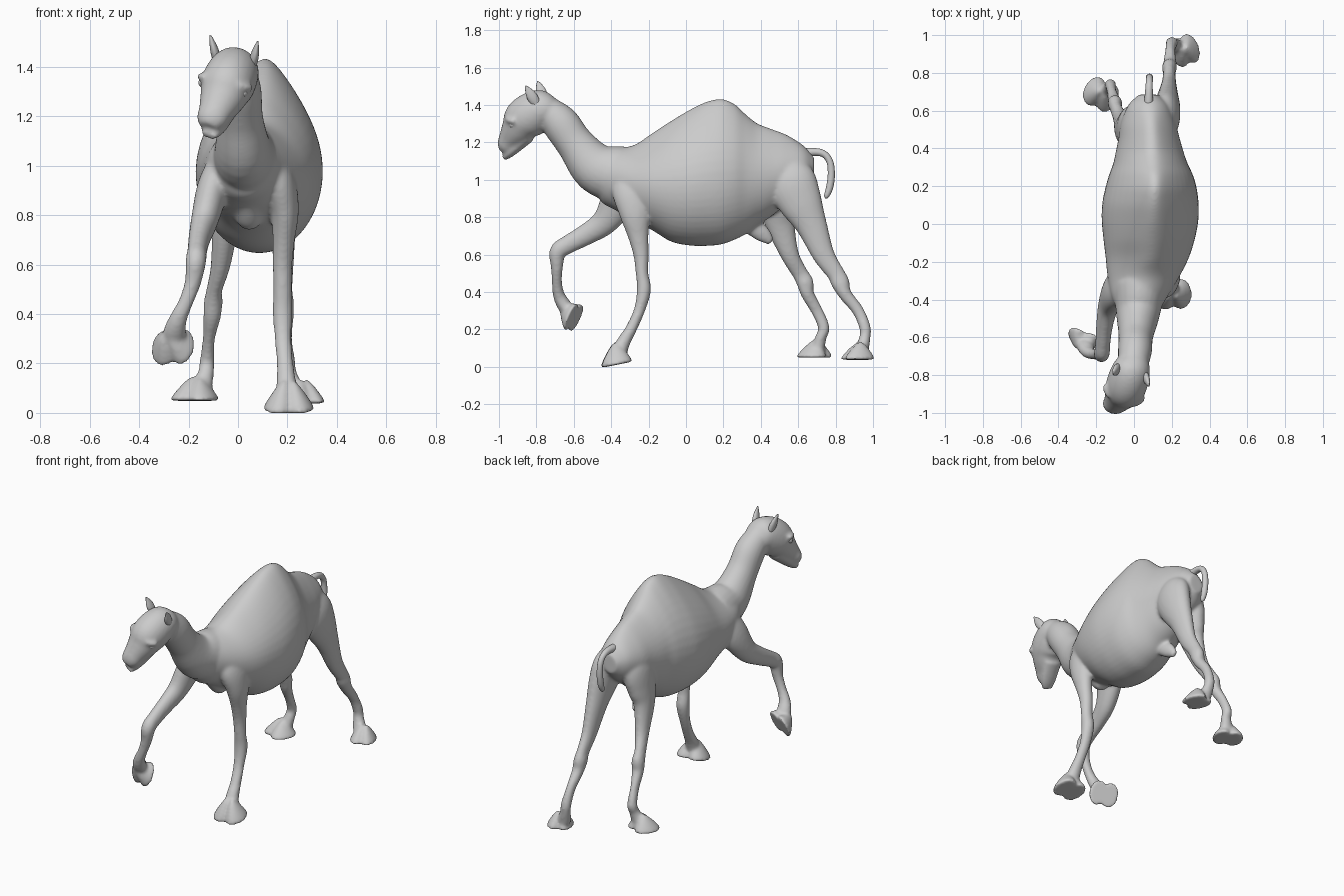
import bpy, bmesh, math
from mathutils import Vector, Matrix


def spline(keys, sub=5):
    """Catmull-Rom through rings of (x, y, z, half width, half depth[, top height])."""
    k = [Vector(v) for v in keys]
    k = [k[0] * 2 - k[1]] + k + [k[-1] * 2 - k[-2]]
    out = []
    for i in range(1, len(k) - 2):
        p0, p1, p2, p3 = k[i - 1:i + 3]
        for j in range(sub):
            t = j / sub
            out.append((p1 * 2 + (p2 - p0) * t + (p0 * 2 - p1 * 5 + p2 * 4 - p3) * t ** 2
                        + (p1 * 3 - p0 - p2 * 3 + p3) * t ** 3) * 0.5)
    return out + [k[-2]]


def tube(bm, keys, seg=24):
    """Closed loft of ellipses; a sixth value keeps rings upright and raises the top (hump)."""
    rings = spline(keys)
    humped = len(keys[0]) > 5
    pos = [Vector((r[0], r[1], r[2])) for r in rings]
    loops = []
    for i, r in enumerate(rings):
        t = (pos[min(i + 1, len(pos) - 1)] - pos[max(i - 1, 0)]).normalized()
        if humped:
            t = Vector((0, 1, 0))
        side = Vector((1, 0, 0))
        side = (side - t * side.dot(t)).normalized()
        up = side.cross(t)
        a, b = max(r[3], 0.003), max(r[4], 0.003)
        top = r[5] if humped else b
        k = min(max(top / b - 0.8, 0), 0.5) if humped else 0
        loop = []
        for n in range(seg):
            w = 2 * math.pi * n / seg
            s = math.sin(w)
            q = max(s, 0) ** 2 * k
            x = a * math.cos(w) * (1 - q) + 0.04 * q
            loop.append(bm.verts.new(pos[i] + side * x + up * s * (top if s > 0 else b)))
        loops.append(loop)
    for l0, l1 in zip(loops, loops[1:]):
        for n in range(seg):
            m = (n + 1) % seg
            bm.faces.new((l0[n], l0[m], l1[m], l1[n]))
    bm.faces.new(loops[0][::-1])
    bm.faces.new(loops[-1])


def foot(bm, centre, toe, up, w, l, h):
    """Two flat-soled toe pads side by side, flaring towards the ground."""
    up = Vector(up).normalized()
    toe = Vector(toe)
    toe = (toe - up * toe.dot(up)).normalized()
    side = toe.cross(up)
    frame = Matrix((side, toe, up)).transposed()
    for s in (-1, 1):
        verts = bmesh.ops.create_uvsphere(bm, u_segments=24, v_segments=20, radius=1)["verts"]
        for v in verts:
            f = 1 - 0.55 * max(v.co.z, 0)
            p = Vector(((v.co.x * w * 0.62 + s * w * 0.41) * f,
                        v.co.y * l * f - 0.25 * l * (1 - f), max(v.co.z, -0.1) * h))
            v.co = Vector(centre) + frame @ p


def finish(bm, name):
    bmesh.ops.recalc_face_normals(bm, faces=bm.faces[:])
    me = bpy.data.meshes.new(name)
    bm.to_mesh(me)
    bm.free()
    me.polygons.foreach_set("use_smooth", [True] * len(me.polygons))
    ob = bpy.data.objects.new(name, me)
    bpy.context.collection.objects.link(ob)
    return ob


skin = bmesh.new()

# barrel of the body with the hump, chest to rump
tube(skin, [(.02, -.50, 1.04, .05, .07, .07), (.025, -.45, 1.02, .11, .14, .14),
            (.03, -.38, 1.005, .15, .165, .165), (.05, -.28, .98, .19, .20, .205),
            (.07, -.18, .97, .22, .24, .28), (.08, -.08, .97, .242, .30, .345),
            (.085, .02, .975, .256, .326, .40), (.087, .11, .985, .255, .338, .433),
            (.09, .19, .99, .242, .335, .443), (.09, .26, 1.0, .222, .32, .405),
            (.087, .32, 1.005, .197, .295, .345), (.083, .38, 1.01, .18, .255, .293),
            (.08, .45, 1.02, .163, .22, .255), (.075, .54, 1.04, .143, .17, .20),
            (.075, .63, 1.06, .105, .125, .122), (.075, .685, 1.06, .05, .06, .06)], 48)
# neck
tube(skin, [(.03, -.34, 1.02, .14, .16), (.02, -.48, 1.065, .115, .135), (.01, -.59, 1.19, .092, .102),
            (.005, -.67, 1.30, .09, .10), (-.005, -.74, 1.37, .08, .08)])
# head and muzzle
tube(skin, [(.0, -.69, 1.385, .05, .05), (-.005, -.73, 1.38, .088, .088), (-.02, -.79, 1.37, .105, .112),
            (-.043, -.86, 1.325, .108, .116), (-.065, -.90, 1.27, .092, .092), (-.092, -.94, 1.215, .07, .065),
            (-.11, -.963, 1.178, .06, .05), (-.12, -.978, 1.155, .037, .03)])
# lower jaw
tube(skin, [(-.055, -.84, 1.235, .06, .035), (-.095, -.93, 1.155, .05, .027), (-.12, -.97, 1.12, .033, .017)])
# belly sheath and chest pad
tube(skin, [(.07, .33, .77, .04, .05), (.06, .41, .71, .03, .045), (.055, .457, .666, .016, .02)])
tube(skin, [(.04, -.30, .86, .06, .07), (.045, -.26, .79, .055, .055), (.045, -.24, .755, .035, .035)])

# brows, placed in the frame of the turned head
fwd = Vector((-.38, -.75, -.54)).normalized()
side = (Vector((1, 0, 0)) - fwd * fwd.x).normalized()
up = side.cross(fwd)
up = up if up.z > 0 else -up
face = Vector((-.06, -.877, 1.285))
for s in (-1, 1):
    tube(skin, [tuple(face + side * s * a + up * b + fwd * c) + (.016, .016)
                for a, b, c in ((.07, .08, .015), (.098, .062, -.005), (.106, .044, -.03))], 12)

# standing front leg
tube(skin, [(.11, -.28, 1.06, .05, .09), (.16, -.28, .94, .07, .115), (.188, -.272, .82, .058, .085),
            (.185, -.255, .70, .045, .056), (.18, -.24, .60, .04, .042), (.18, -.235, .50, .037, .034),
            (.18, -.225, .41, .04, .038), (.182, -.25, .30, .034, .03), (.19, -.295, .20, .034, .031),
            (.195, -.335, .13, .04, .037), (.20, -.36, .06, .05, .04)])
foot(skin, (.205, -.372, .022), (.05, -1, -.2), (0, -.2, 1), .1, .084, .11)
# raised front leg
tube(skin, [(-.05, -.30, 1.03, .06, .09), (-.1, -.35, .91, .065, .10), (-.135, -.43, .78, .055, .072),
            (-.155, -.53, .71, .045, .058), (-.165, -.63, .655, .04, .05), (-.17, -.685, .615, .042, .046),
            (-.182, -.69, .53, .034, .032), (-.21, -.69, .45, .03, .028), (-.24, -.68, .385, .036, .032),
            (-.255, -.655, .335, .045, .038), (-.26, -.625, .29, .05, .035)])
foot(skin, (-.263, -.602, .265), (-.05, -.35, -.93), (-.35, -.85, .4), .092, .08, .08)
# trailing hind leg
tube(skin, [(.125, .52, 1.08, .07, .10), (.16, .56, .99, .08, .135), (.175, .612, .88, .07, .118),
            (.18, .67, .76, .055, .085), (.185, .735, .60, .04, .06), (.187, .80, .50, .033, .048),
            (.187, .825, .45, .039, .05), (.19, .85, .39, .036, .036), (.192, .92, .30, .027, .032),
            (.20, .957, .21, .032, .031), (.205, .957, .16, .033, .03), (.225, .94, .09, .045, .038)])
foot(skin, (.268, .918, .047), (.35, -.94, 0), (0, 0, 1), .078, .084, .09)
# leading hind leg
tube(skin, [(.02, .47, 1.08, .07, .10), (-.005, .50, .98, .08, .13), (-.03, .50, .86, .068, .11),
            (-.05, .505, .76, .055, .08), (-.07, .555, .60, .04, .05), (-.095, .61, .50, .032, .043),
            (-.10, .637, .45, .038, .046), (-.105, .65, .39, .036, .036), (-.118, .70, .30, .025, .032),
            (-.125, .737, .21, .03, .031), (-.13, .722, .16, .033, .03), (-.148, .705, .10, .045, .038)])
foot(skin, (-.175, .686, .058), (-.4, -.9, 0), (0, 0, 1), .094, .084, .09)

# fuse the parts into one smooth skin
body = finish(skin, "body")
rm = body.modifiers.new("fuse", "REMESH")
rm.mode = "VOXEL"
rm.voxel_size = 0.009
rm.use_smooth_shade = True
sm = body.modifiers.new("soften", "SMOOTH")
sm.factor = 0.5
sm.iterations = 12

# tail
bm = bmesh.new()
tube(bm, [(.075, .58, 1.13, .03, .035), (.078, .66, 1.148, .023, .023), (.08, .73, 1.142, .019, .019),
          (.082, .768, 1.10, .018, .018), (.082, .777, 1.03, .019, .019), (.082, .768, .96, .019, .019),
          (.082, .752, .915, .014, .014), (.082, .747, .9, .004, .004)], 16)
finish(bm, "tail")

# ears
for name, base, tip in (("ear_left", (.055, -.79, 1.39), (.08, -.858, 1.503)),
                        ("ear_right", (-.08, -.755, 1.41), (-.112, -.793, 1.528))):
    bm = bmesh.new()
    b, t = Vector(base), Vector(tip)
    tube(bm, [tuple(b.lerp(t, f)) + (w, d) for f, w, d in
              ((0, .016, .02), (.35, .018, .028), (.6, .015, .026), (.85, .008, .014), (1, .003, .003))], 16)
    finish(bm, name)

# eyes
for name, s in (("eye_left", 1), ("eye_right", -1)):
    bm = bmesh.new()
    bmesh.ops.create_uvsphere(bm, u_segments=20, v_segments=12, radius=.02)
    bmesh.ops.translate(bm, verts=bm.verts[:], vec=face + side * s * .087 + up * .038)
    finish(bm, name)
